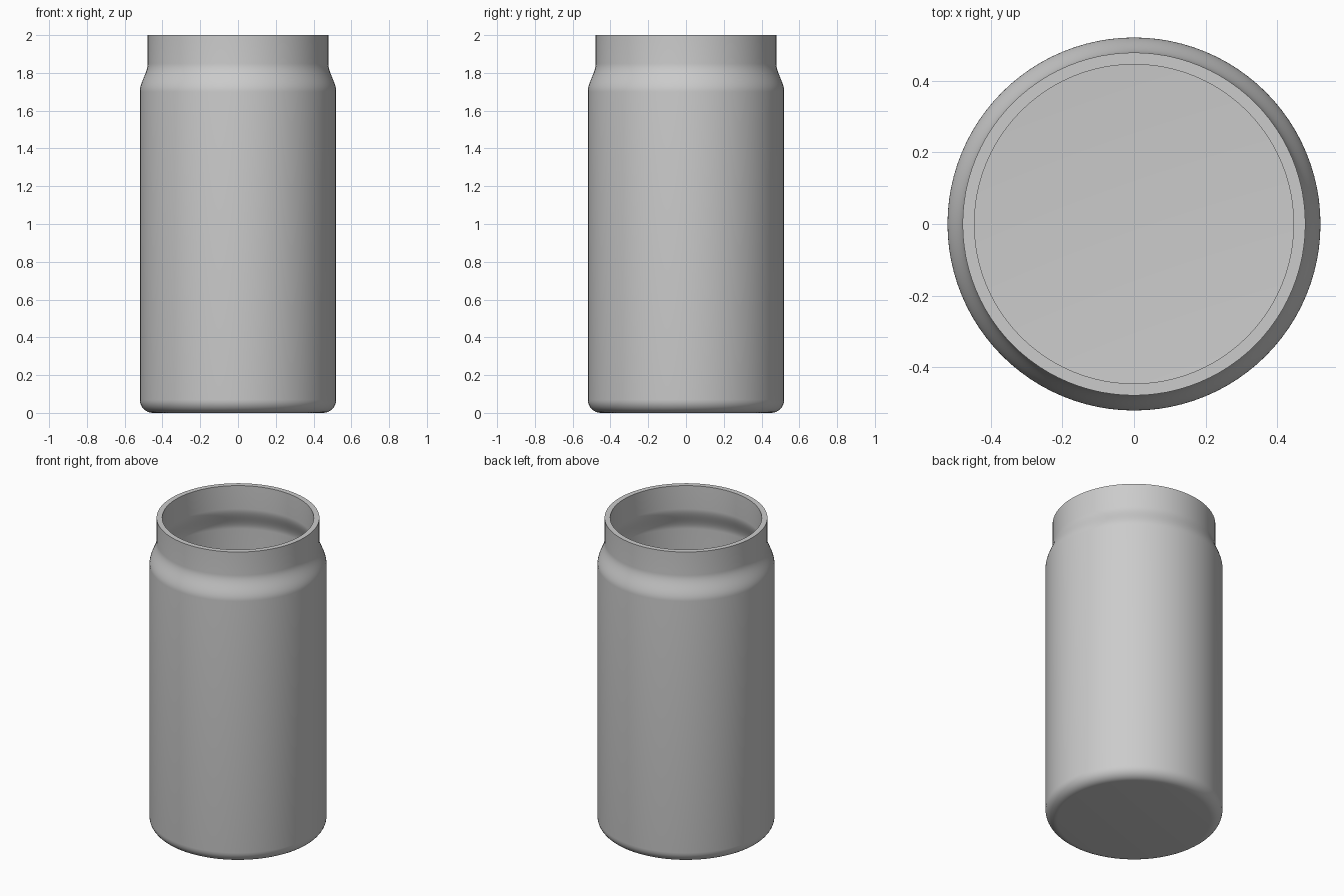
import bpy
import bmesh
from math import sin, cos, pi, radians
from mathutils import Vector

cube = bpy.data.objects.get("Cube")
if cube:
    bpy.data.objects.remove(cube)

SEGMENTS = 96
WALL = 0.033
BODY_R, NECK_R = 0.52, 0.478
SHOULDER_LOW, SHOULDER_HIGH, HEIGHT = 1.70, 1.85, 2.0


def base_corner(radius, floor, fillet, steps=8):
    """Flat base rounding up into the body wall."""
    return [(radius - fillet + fillet * sin(pi / 2 * i / steps),
             floor + fillet - fillet * cos(pi / 2 * i / steps))
            for i in range(steps + 1)]


def shoulder(offset, steps=14):
    """Soft S-curve from the body in to the neck."""
    points = []
    for i in range(steps + 1):
        t = i / steps
        blend = t * t * (3 - 2 * t)
        points.append((BODY_R + (NECK_R - BODY_R) * blend - offset,
                       SHOULDER_LOW + (SHOULDER_HIGH - SHOULDER_LOW) * t))
    return points


# Closed wall section: up the outside, over the rim, down the inside
outside = [(0, 0)] + base_corner(BODY_R, 0, 0.07) + shoulder(0) + [(NECK_R, HEIGHT)]
inside = [(0, WALL)] + base_corner(BODY_R - WALL, WALL, 0.037) + shoulder(WALL) + [(NECK_R - WALL, HEIGHT)]
profile = outside + inside[::-1]

# Jar turned around the upright axis
bm = bmesh.new()
verts = [bm.verts.new((r, 0, z)) for r, z in profile]
edges = [bm.edges.new(pair) for pair in zip(verts, verts[1:])]
bmesh.ops.spin(bm, geom=verts + edges, cent=(0, 0, 0), axis=Vector((0, 0, 1)),
               angle=2 * pi, steps=SEGMENTS, use_merge=True)
bmesh.ops.remove_doubles(bm, verts=bm.verts, dist=0.00001)
bmesh.ops.recalc_face_normals(bm, faces=bm.faces)
mesh = bpy.data.meshes.new("jar")
bm.to_mesh(mesh)
bm.free()
jar = bpy.data.objects.new("jar", mesh)
bpy.context.collection.objects.link(jar)

# Plain grey finish
grey = bpy.data.materials.new("light grey")
grey.use_nodes = True
colour = (0.6, 0.6, 0.6, 1)
grey.diffuse_color = colour
grey.node_tree.nodes["Principled BSDF"].inputs["Base Color"].default_value = colour
mesh.materials.append(grey)

# Smooth walls with a crisp rim
bpy.ops.object.select_all(action="DESELECT")
jar.select_set(True)
bpy.context.view_layer.objects.active = jar
bpy.ops.object.shade_smooth_by_angle(angle=radians(30))
